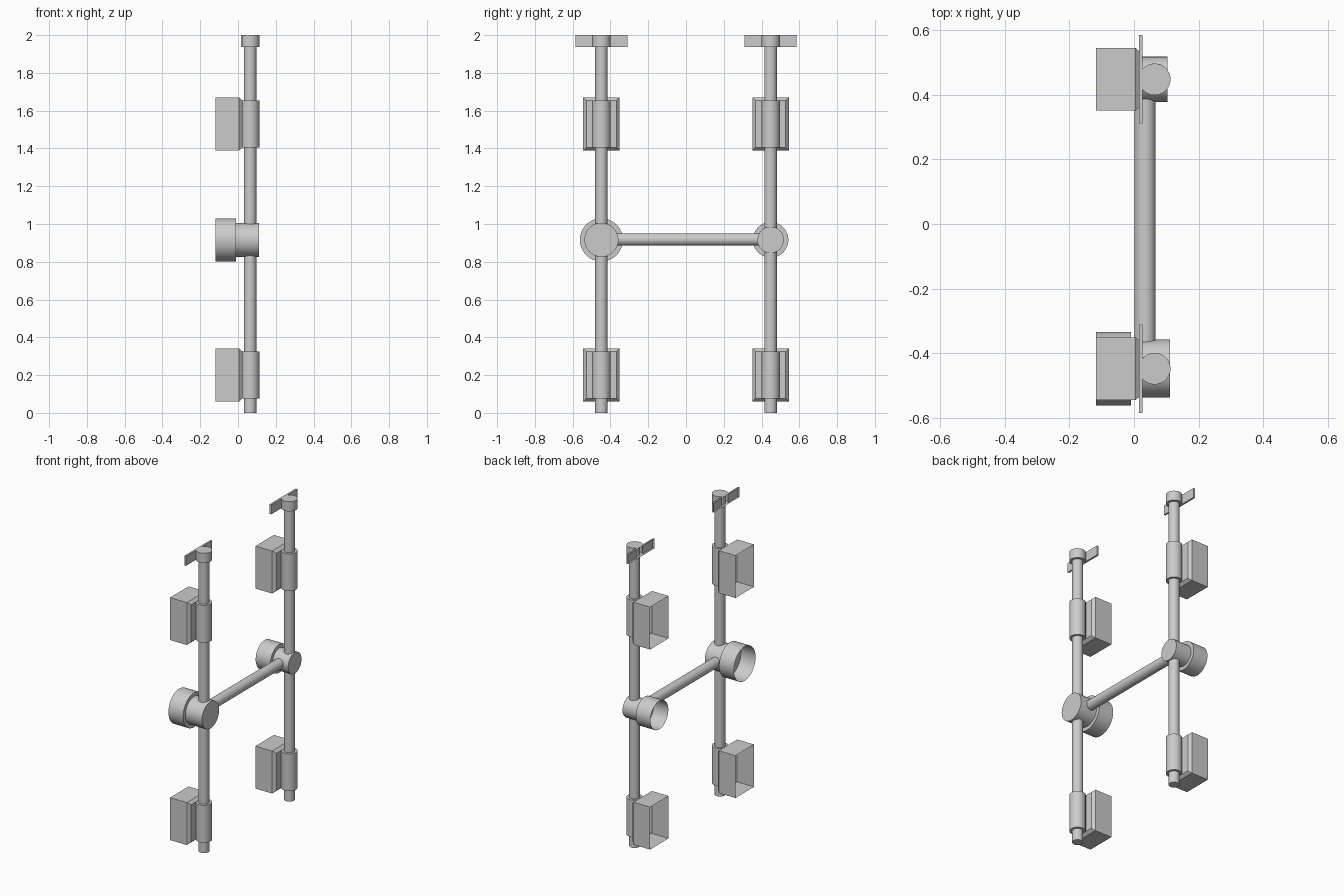
import bpy, bmesh, math
from mathutils import Vector

if "Cube" in bpy.data.objects:
    bpy.data.objects.remove(bpy.data.objects["Cube"])

POLE_X, SIDE_Y, HUB_Z = 0.064, 0.448, 0.916


def finish(name, bm, smooth=True):
    bmesh.ops.recalc_face_normals(bm, faces=bm.faces[:])
    mesh = bpy.data.meshes.new(name)
    bm.to_mesh(mesh)
    bm.free()
    ob = bpy.data.objects.new(name, mesh)
    bpy.context.collection.objects.link(ob)
    if smooth:
        bpy.ops.object.select_all(action='DESELECT')
        ob.select_set(True)
        bpy.context.view_layer.objects.active = ob
        bpy.ops.object.shade_smooth_by_angle(angle=math.radians(35))
    return ob


def circle(r, n=48):
    return [(r * math.cos(2 * math.pi * i / n), r * math.sin(2 * math.pi * i / n)) for i in range(n)]


def rect(a, b):
    return [(-a, -b), (a, -b), (a, b), (-a, b)]


# Lofts outlines along an axis; each section is (distance, outline)
def loft(name, axis, origin, sections, cap_start=True, smooth=True):
    place = {'X': lambda d, a, b: (d, a, b), 'Y': lambda d, a, b: (a, d, b),
             'Z': lambda d, a, b: (a, b, d)}[axis]
    bm = bmesh.new()
    rings = [[bm.verts.new(Vector(origin) + Vector(place(d, a, b))) for a, b in outline]
             for d, outline in sections]
    for lo, hi in zip(rings, rings[1:]):
        for i in range(len(lo)):
            j = (i + 1) % len(lo)
            bm.faces.new((lo[i], lo[j], hi[j], hi[i]))
    if cap_start:
        bm.faces.new(rings[0])
    bm.faces.new(rings[-1])
    return finish(name, bm, smooth)


# Clamp at the pole top: two flat tabs around a round socket, open at the back
def top_clamp(name, y):
    r, back, front, half = 0.049, 0.015, 0.027, 0.137
    a = math.acos((front - POLE_X) / r)
    arc = [(POLE_X + r * math.cos(t), r * math.sin(t))
           for t in (-a + 2 * a * i / 32 for i in range(33))]
    pts = [(back, -half), (front, -half)] + arc + [(front, half), (back, half)]
    bm = bmesh.new()
    lo = [bm.verts.new((px, y + py, 1.936)) for px, py in pts]
    hi = [bm.verts.new((px, y + py, 2.0)) for px, py in pts]
    for i in range(len(pts) - 1):
        bm.faces.new((lo[i], lo[i + 1], hi[i + 1], hi[i]))
    bm.faces.new(lo)
    bm.faces.new(hi)
    finish(name, bm)


for side, y, hub_r, hub_end in (("near", -SIDE_Y, 0.09, 0.112), ("far", SIDE_Y, 0.07, 0.104)):
    # Upright pole and its top clamp
    loft(side + "_pole", 'Z', (POLE_X, y, 0), [(0, circle(0.033)), (1.99, circle(0.033))])
    top_clamp(side + "_top_clamp", y)

    # Sleeves with hollow mounting boxes, open at the back
    for level, z in (("lower", 0.201), ("upper", 1.53)):
        loft(f"{side}_{level}_sleeve", 'Z', (POLE_X, y, z),
             [(-0.124, circle(0.049)), (0.124, circle(0.049))])
        loft(f"{side}_{level}_box", 'X', (0, y, z),
             [(-0.118, rect(0.097, 0.141)), (0.005, rect(0.097, 0.141)),
              (0.024, rect(0.08, 0.124))], cap_start=False, smooth=False)

    # Round hub and open cup behind it
    loft(side + "_hub", 'X', (0, y, HUB_Z), [(-0.01, circle(hub_r)), (hub_end, circle(hub_r))])
    loft(side + "_cup", 'X', (0, y, HUB_Z),
         [(-0.118, circle(hub_r + 0.024)), (-0.01, circle(hub_r + 0.024))], cap_start=False)

# Crossbar between the hubs
loft("crossbar", 'Y', (0.034, 0, HUB_Z + 0.002),
     [(-SIDE_Y, circle(0.033)), (SIDE_Y, circle(0.033))])
